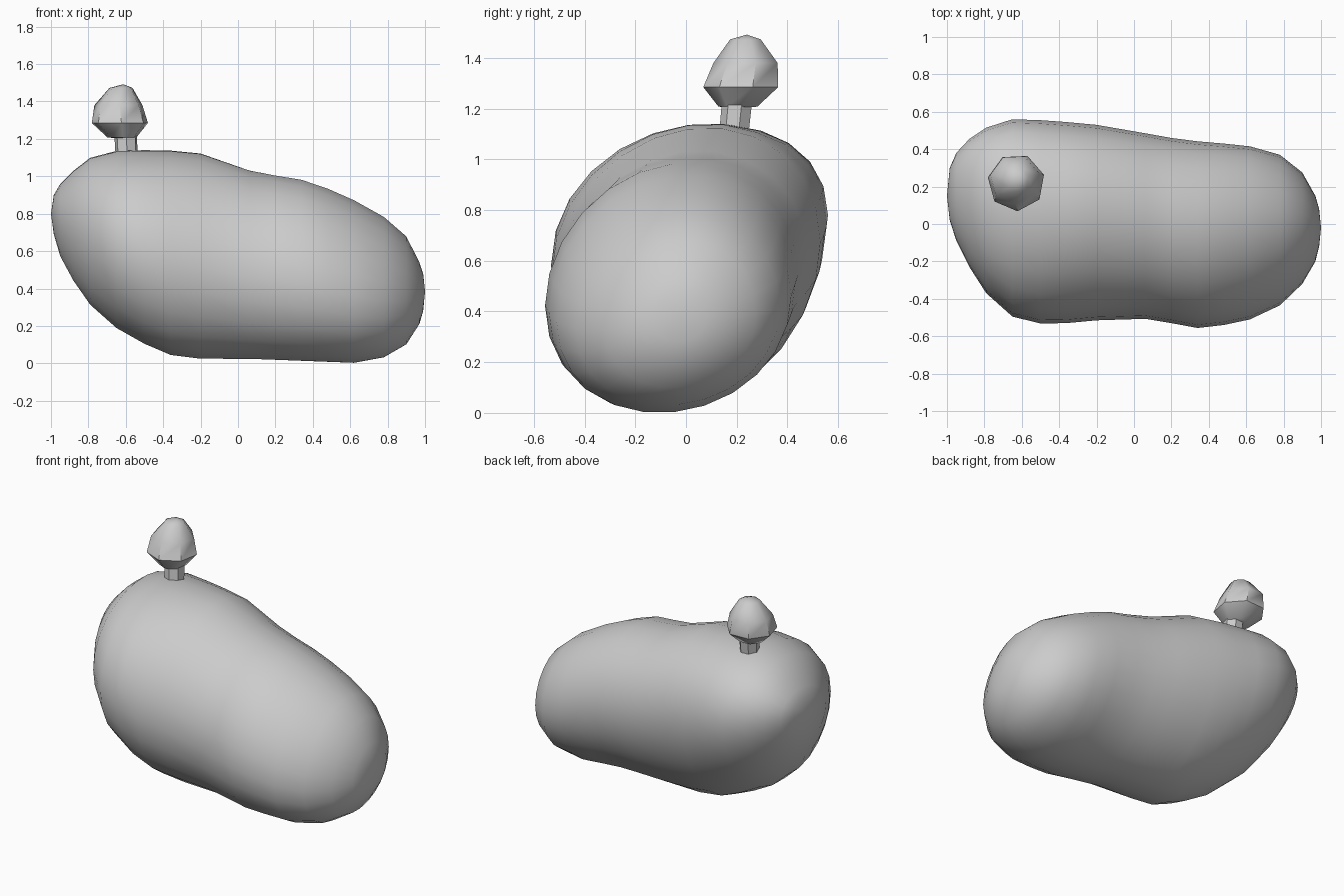
import bpy, bmesh, math

cube = bpy.data.objects.get("Cube")
if cube:
    bpy.data.objects.remove(cube)

grey = bpy.data.materials.new("stone grey")
grey.use_nodes = True
grey.diffuse_color = (0.6, 0.6, 0.6, 1)
grey.node_tree.nodes["Principled BSDF"].inputs["Base Color"].default_value = (0.6, 0.6, 0.6, 1)


def loft(name, rings, start, end, angle):
    """Skin closed rings of points, closing each end on a tip point."""
    bm = bmesh.new()
    loops = [[bm.verts.new(p) for p in ring] for ring in rings]
    n = len(loops[0])
    tips = bm.verts.new(start), bm.verts.new(end)
    for i in range(n):
        j = (i + 1) % n
        for a, b in zip(loops, loops[1:]):
            bm.faces.new((a[i], a[j], b[j], b[i]))
        bm.faces.new((tips[0], loops[0][j], loops[0][i]))
        bm.faces.new((tips[1], loops[-1][i], loops[-1][j]))
    bmesh.ops.recalc_face_normals(bm, faces=bm.faces)
    mesh = bpy.data.meshes.new(name)
    bm.to_mesh(mesh)
    bm.free()
    mesh.materials.append(grey)
    obj = bpy.data.objects.new(name, mesh)
    bpy.context.collection.objects.link(obj)
    bpy.ops.object.select_all(action='DESELECT')
    obj.select_set(True)
    bpy.context.view_layer.objects.active = obj
    bpy.ops.object.shade_smooth_by_angle(angle=math.radians(angle))


def body_ring(x, bottom, top, front, back, sides=24):
    """Oval within the given limits, leaning by an amount that varies around it."""
    cy, cz = (front + back) / 2, (bottom + top) / 2
    a, b = (back - front) / 2, (top - bottom) / 2
    ring = []
    for i in range(sides):
        t = 2 * math.pi * i / sides
        lean = 0.135 - 0.03 * x + (0.015 - 0.13 * x) * math.cos(t)
        ring.append((x, cy + a * math.cos(t), cz + b * math.sin(t + lean)))
    return ring


def round_ring(x, y, z, r, sides=7):
    turns = [2 * math.pi * (i + 0.3) / sides for i in range(sides)]
    return [(x + r * math.cos(t), y + r * math.sin(t), z) for t in turns]


# Bean-shaped body: x, bottom, top, front, back
stations = [
    (-0.985, 0.69, 0.90, 0.02, 0.30),
    (-0.95, 0.57, 0.96, -0.09, 0.38),
    (-0.88, 0.44, 1.03, -0.23, 0.455),
    (-0.79, 0.31, 1.10, -0.37, 0.515),
    (-0.65, 0.185, 1.137, -0.495, 0.56),
    (-0.50, 0.10, 1.142, -0.532, 0.555),
    (-0.36, 0.04, 1.14, -0.53, 0.545),
    (-0.20, 0.02, 1.125, -0.515, 0.53),
    (0.06, 0.02, 1.035, -0.507, 0.485),
    (0.20, 0.015, 1.008, -0.53, 0.46),
    (0.34, 0.01, 0.985, -0.556, 0.442),
    (0.48, 0.005, 0.937, -0.54, 0.43),
    (0.62, 0.0, 0.875, -0.51, 0.415),
    (0.78, 0.03, 0.785, -0.435, 0.37),
    (0.90, 0.10, 0.68, -0.32, 0.275),
    (0.97, 0.21, 0.54, -0.20, 0.15),
    (0.99, 0.28, 0.48, -0.12, 0.08),
]
loft("body", [body_ring(*s) for s in stations],
     (-1, 0.15, 0.80), (1, -0.02, 0.385), 60)

# Short stalk
loft("stalk", [round_ring(-0.593, 0.187, 1.06, 0.06), round_ring(-0.60, 0.203, 1.22, 0.062)],
     (-0.593, 0.187, 1.06), (-0.60, 0.203, 1.22), 25)

# Faceted knob on the stalk
loft("knob", [round_ring(-0.62, 0.208, 1.208, 0.08),
              round_ring(-0.63, 0.222, 1.285, 0.154),
              round_ring(-0.638, 0.24, 1.38, 0.132),
              round_ring(-0.625, 0.237, 1.473, 0.063)],
     (-0.615, 0.205, 1.20), (-0.612, 0.24, 1.492), 45)
